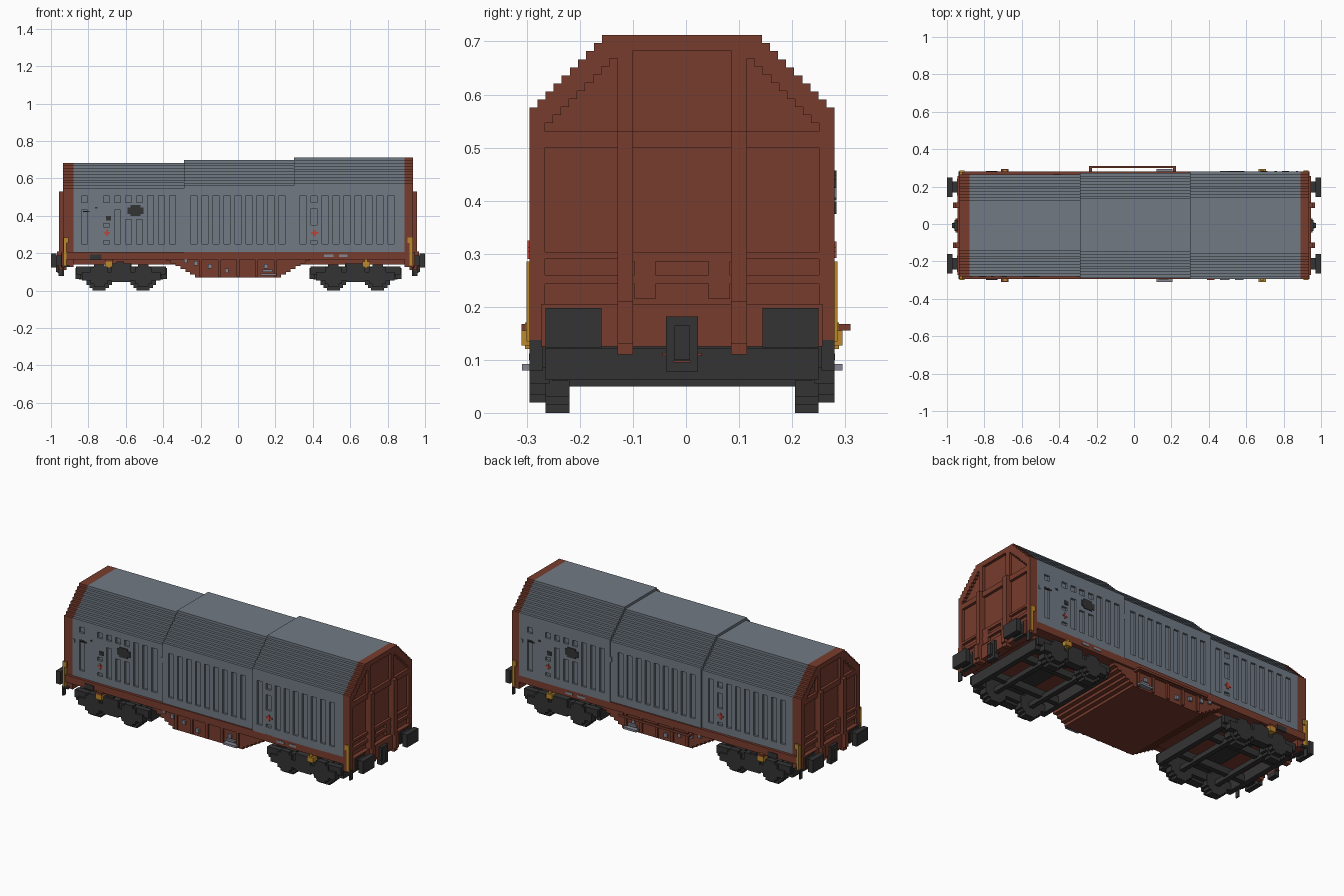
import bpy, bmesh
from mathutils import Vector

cube = bpy.data.objects.get("Cube")
if cube:
    bpy.data.objects.remove(cube, do_unlink=True)

C = -0.0075      # centre line of the body in y
STEP = 0.0152    # roof stair size
FLOOR = 0.205    # bottom of the hoods
SLOT_TOP = 0.52  # top of the ribbed wall
DEPTH = 0.012    # depth of the pressed slots


def material(name, rgb):
    m = bpy.data.materials.new(name)
    m.use_nodes = True
    m.diffuse_color = (*rgb, 1)
    bsdf = next(n for n in m.node_tree.nodes if n.type == 'BSDF_PRINCIPLED')
    bsdf.inputs["Base Color"].default_value = (*rgb, 1)
    bsdf.inputs["Roughness"].default_value = 0.8
    return m


BROWN = material("oxide brown", (0.19, 0.045, 0.026))
GREY = material("hood grey", (0.165, 0.195, 0.23))
DARK = material("dark iron", (0.034, 0.034, 0.035))
YELLOW = material("yellow", (0.50, 0.25, 0.025))
RED = material("red", (0.50, 0.06, 0.04))
STEEL = material("light steel", (0.23, 0.24, 0.29))


def finish(name, bm, mat):
    bmesh.ops.recalc_face_normals(bm, faces=bm.faces)
    mesh = bpy.data.meshes.new(name)
    bm.to_mesh(mesh)
    bm.free()
    mesh.materials.append(mat)
    ob = bpy.data.objects.new(name, mesh)
    bpy.context.collection.objects.link(ob)
    return ob


def boxes(name, mat, items):
    """One object from boxes given as (x0, x1, y0, y1, z0, z1)."""
    bm = bmesh.new()
    for b in items:
        vs = bmesh.ops.create_cube(bm, size=1)["verts"]
        for v in vs:
            v.co = Vector([(b[2*i] + b[2*i+1]) / 2 + v.co[i] * abs(b[2*i+1] - b[2*i]) for i in range(3)])
    return finish(name, bm, mat)


def sides(x0, x1, a, b, z0, z1):
    """The same box on both sides, a to b away from the centre line."""
    return [(x0, x1, C + s * a, C + s * b, z0, z1) for s in (-1, 1)]


def prism(name, mat, pts, lo, hi, axis):
    """Extrude a profile along x (points are y, z) or y (points are x, z)."""
    bm = bmesh.new()
    put = (lambda p, t: (t, p[0], p[1])) if axis == 'x' else (lambda p, t: (p[0], t, p[1]))
    a, b = [[bm.verts.new(put(p, t)) for p in pts] for t in (lo, hi)]
    bm.faces.new(a)
    bm.faces.new(b)
    for i in range(len(pts)):
        j = (i + 1) % len(pts)
        bm.faces.new((a[i], a[j], b[j], b[i]))
    return finish(name, bm, mat)


def stairs(w, top, bottom, inset=0.0):
    """Stepped gable outline; an inset leaves room for the ribbed wall."""
    eave = top - 10 * STEP
    half = [(w - inset, bottom)]
    if inset:
        half += [(w - inset, SLOT_TOP), (w, SLOT_TOP)]
    half.append((w, eave))
    for i in range(1, 11):
        half += [(w - (i - 1) * STEP, eave + i * STEP), (w - i * STEP, eave + i * STEP)]
    half = [p for i, p in enumerate(half) if i == 0 or p != half[i - 1]]
    return [(C + y, z) for y, z in half] + [(C - y, z) for y, z in reversed(half)]


# Slot columns of the ribbed walls: x centre -> list of openings
FULL = [(0.25, 0.508)]
PAIR = [(0.25, 0.43), (0.472, 0.505)]
columns = {}
for start in (-0.82, -0.236, 0.347):
    for i in range(9):
        columns[start + 0.0588 * i] = FULL
xs = sorted(columns)
for i, openings in {0: PAIR, 1: [], 2: [(0.25, 0.268), (0.34, 0.36), (0.472, 0.505)], 3: PAIR,
                    4: [(0.25, 0.38), (0.472, 0.505)], 5: [(0.25, 0.38), (0.472, 0.505)],
                    19: [(0.25, 0.268), (0.35, 0.44), (0.472, 0.505)]}.items():
    columns[xs[i]] = openings


def ribbed_wall(x0, x1, w, s):
    """Outer skin of one wall, built around its slots; the far wall is turned half round."""
    out, x, hw = [], x0, 0.0165
    ya, yb = C + s * (w - DEPTH), C + s * w
    for xc, openings in sorted((-s * -1 * k * -1 if s > 0 else k, o) for k, o in columns.items()):
        if not openings or xc - hw <= x0 or xc + hw >= x1:
            continue
        out.append((x, xc - hw, ya, yb, FLOOR, SLOT_TOP))
        z = FLOOR
        for z0, z1 in openings + [(SLOT_TOP, 0)]:
            out.append((xc - hw, xc + hw, ya, yb, z, z0))
            z = z1
        x = xc + hw
    out.append((x, x1, ya, yb, FLOOR, SLOT_TOP))
    return out


# Three telescoping hoods
for name, x0, x1, w, top in (("low_hood", -0.88, -0.29, 0.272, 0.683),
                             ("middle_hood", -0.29, 0.30, 0.28, 0.698),
                             ("high_hood", 0.30, 0.89, 0.2875, 0.712)):
    prism(name, GREY, stairs(w, top, FLOOR, DEPTH), x0, x1, 'x')
    boxes(name + "_walls", GREY, ribbed_wall(x0, x1, w, -1) + ribbed_wall(x0, x1, w, 1))

# End walls: recessed core, stepped border, posts and rails
for label, s, w, top, xi in (("low_end", -1, 0.272, 0.683, 0.88), ("high_end", 1, 0.2875, 0.712, 0.89)):
    prism(label + "_core", BROWN, stairs(w, top, 0.125), s * xi, s * 0.92, 'x')
    outer, inner = stairs(w, top, 0.125), stairs(w - 0.029, top - 0.029, 0.14)
    bm = bmesh.new()
    loops = [[bm.verts.new((s * x, *p)) for p in pts]
             for x, pts in ((0.918, outer), (0.936, outer), (0.936, inner), (0.918, inner))]
    for a, b in zip(loops, loops[1:] + loops[:1]):
        for i in range(len(a)):
            j = (i + 1) % len(a)
            bm.faces.new((a[i], a[j], b[j], b[i]))
    finish(label + "_border", bm, BROWN)
    e = (s * 0.918, s * 0.936)
    wi = w - 0.025
    boxes(label + "_frame", BROWN,
          sides(*e, 0.092, 0.122, 0.53, top - 0.02)
          + sides(s * 0.918, s * 0.957, 0.092, 0.122, 0.11, 0.53)
          + sides(s * 0.95, s * 0.968, 0.092, 0.122, 0.13, 0.21)
          + sides(*e, 0.12, wi, 0.50, 0.53) + sides(*e, 0.12, wi, 0.29, 0.303)
          + sides(*e, 0.12, wi, 0.243, 0.26) + sides(*e, 0.05, 0.09, 0.215, 0.285)
          + [(*e, C - 0.1, C + 0.1, 0.50, 0.53), (*e, C - 0.1, C + 0.1, 0.285, 0.303),
             (*e, C - 0.1, C + 0.1, 0.243, 0.26),
             (s * 0.90, s * 0.945, C - 0.265, C + 0.265, 0.125, 0.205)])
    # Buffers and coupler
    boxes(label + "_buffers", DARK,
          sides(s * 0.97, s, 0.152, 0.257, 0.123, 0.198)
          + sides(s * 0.94, s * 0.972, 0.175, 0.235, 0.135, 0.187)
          + sides(s * 0.925, s * 0.947, 0.16, 0.25, 0.123, 0.198))
    boxes(label + "_coupler", DARK, [(s * 0.93, s * 0.96, C - 0.03, C + 0.03, 0.078, 0.182),
                                     (s * 0.95, s * 0.972, C - 0.014, C + 0.014, 0.10, 0.165)])
    boxes(label + "_coupler_link", BROWN, [(s * 0.955, s * 0.966, C - 0.016, C + 0.016, 0.095, 0.099),
                                           (s * 0.93, s * 0.955, C - 0.037, C + 0.037, 0.107, 0.113)])
    # Corner handrails and steps
    boxes(label + "_handrails", YELLOW,
          sides(s * 0.918, s * 0.933, 0.272, 0.293, 0.135, 0.275)
          + sides(s * 0.905, s * 0.933, 0.284, 0.293, 0.255, 0.285))
    boxes(label + "_steps", DARK, sides(s * 0.93, s * 0.938, 0.262, 0.287, 0.08, 0.135)
          + sides(s * 0.90, s * 0.938, 0.262, 0.287, 0.125, 0.137))

# Sill, floor and the deep stepped belly
boxes("sill", BROWN, [(-0.92, 0.92, C - 0.2875, C + 0.2875, 0.165, 0.207),
                      (-0.90, 0.90, C - 0.22, C + 0.22, 0.14, 0.17)])
belly = []
for i in range(7):
    z = 0.07 + i * 0.0152
    belly += [(0.23 + i * 0.026, z), (0.23 + i * 0.026, z + 0.0152)]
prism("belly", BROWN, belly + [(-x, z) for x, z in reversed(belly)], C - 0.275, C + 0.275, 'y')
boxes("belly_ribs", BROWN, [b for x in (-0.2, -0.1, 0, 0.1, 0.2)
                            for b in sides(x - 0.008, x + 0.008, 0.27, 0.2845, 0.075, 0.17)])
boxes("belly_fittings", STEEL, [b for x, z in ((-0.28, 0.16), (-0.225, 0.145), (-0.15, 0.13), (-0.06, 0.105), (0.15, 0.13))
                                for b in sides(x - 0.01, x + 0.01, 0.27, 0.286, z - 0.012, z + 0.012)]
      + sides(0.12, 0.205, 0.27, 0.302, 0.08, 0.092) + sides(0.13, 0.185, 0.27, 0.288, 0.1, 0.112)
      + sides(0.46, 0.51, 0.27, 0.291, 0.18, 0.193) + sides(0.54, 0.585, 0.27, 0.291, 0.18, 0.193))

# Side rail and valve handles
boxes("side_rail", BROWN, [(-0.24, 0.225, 0.30, 0.31, 0.155, 0.168)]
      + [(x - 0.008, x + 0.008, 0.26, 0.31, 0.155, 0.168) for x in (-0.232, 0.217)])
boxes("valve_handles", YELLOW, [b for x in (-0.69, 0.685)
                                for b in sides(x - 0.02, x + 0.02, 0.26, 0.3025, 0.127, 0.155)
                                + sides(x - 0.008, x + 0.008, 0.26, 0.296, 0.12, 0.17)])
boxes("valve_caps", BROWN, sides(-0.71, -0.67, 0.26, 0.3025, 0.155, 0.168))

# Bogies
for label, cx in (("low_end", -0.625), ("high_end", 0.628)):
    frame = sides(cx - 0.24, cx + 0.24, 0.24, 0.275, 0.085, 0.13)
    frame += sides(cx - 0.21, cx + 0.21, 0.25, 0.287, 0.055, 0.1)
    frame += sides(cx - 0.05, cx + 0.05, 0.24, 0.2875, 0.045, 0.145)
    frame += sides(cx - 0.225, cx + 0.225, 0.105, 0.135, 0.065, 0.105)
    frame += sides(cx - 0.225, cx + 0.225, 0.215, 0.245, 0.06, 0.105)
    frame += [(cx - 0.055, cx + 0.055, C - 0.25, C + 0.25, 0.105, 0.145)]
    wheels = []
    for s in (-1, 1):
        frame += [(cx + s * 0.215, cx + s * 0.245, C - 0.257, C + 0.257, 0.062, 0.122)]
        ax = cx + s * 0.118
        frame += sides(ax - 0.045, ax + 0.045, 0.255, 0.2875, 0.035, 0.125)
        frame += sides(ax - 0.028, ax + 0.028, 0.255, 0.2875, 0.02, 0.14)
        for hx, z0 in ((0.035, 0.0), (0.052, 0.015), (0.068, 0.03)):
            wheels += sides(ax - hx, ax + hx, 0.2125, 0.2575, z0, 0.126 - z0)
        wheels += [(ax - 0.014, ax + 0.014, C - 0.22, C + 0.22, 0.05, 0.078)]
    boxes(label + "_bogie_frame", DARK, frame)
    boxes(label + "_wheelsets", DARK, wheels)

# Painted marks and fittings on both walls, turned half round for the far one
marks = {"dark_panels": (DARK, [(-0.59, -0.505, 0.41, 0.445), (-0.575, -0.52, 0.40, 0.457),
                                (-0.705, -0.68, 0.375, 0.398), (-0.83, -0.79, 0.42, 0.426),
                                (-0.765, -0.75, 0.44, 0.448)]),
         "red_marks": (RED, [(-0.715, -0.685, 0.303, 0.312), (-0.705, -0.695, 0.292, 0.323),
                             (0.39, 0.43, 0.303, 0.312), (0.402, 0.416, 0.29, 0.325)]),
         "door_latches": (GREY, [(-0.305, -0.292, 0.44, 0.47), (-0.877, -0.865, 0.405, 0.425)])}
for name, (mat, rects) in marks.items():
    items = []
    for a, b, z0, z1 in rects:
        for s in (-1, 1):
            x0, x1 = sorted((-s * a, -s * b))
            xc = (x0 + x1) / 2
            w = 0.272 if xc < -0.29 else 0.28 if xc < 0.30 else 0.2875
            items.append((x0, x1, C + s * (w - 0.004), C + s * (w + 0.004), z0, z1))
    boxes(name, mat, items)
# Sill valves above the low end bogie
boxes("sill_valves", DARK, sides(-0.79, -0.73, 0.275, 0.291, 0.163, 0.192)
      + sides(-0.65, -0.61, 0.265, 0.285, 0.13, 0.155))
